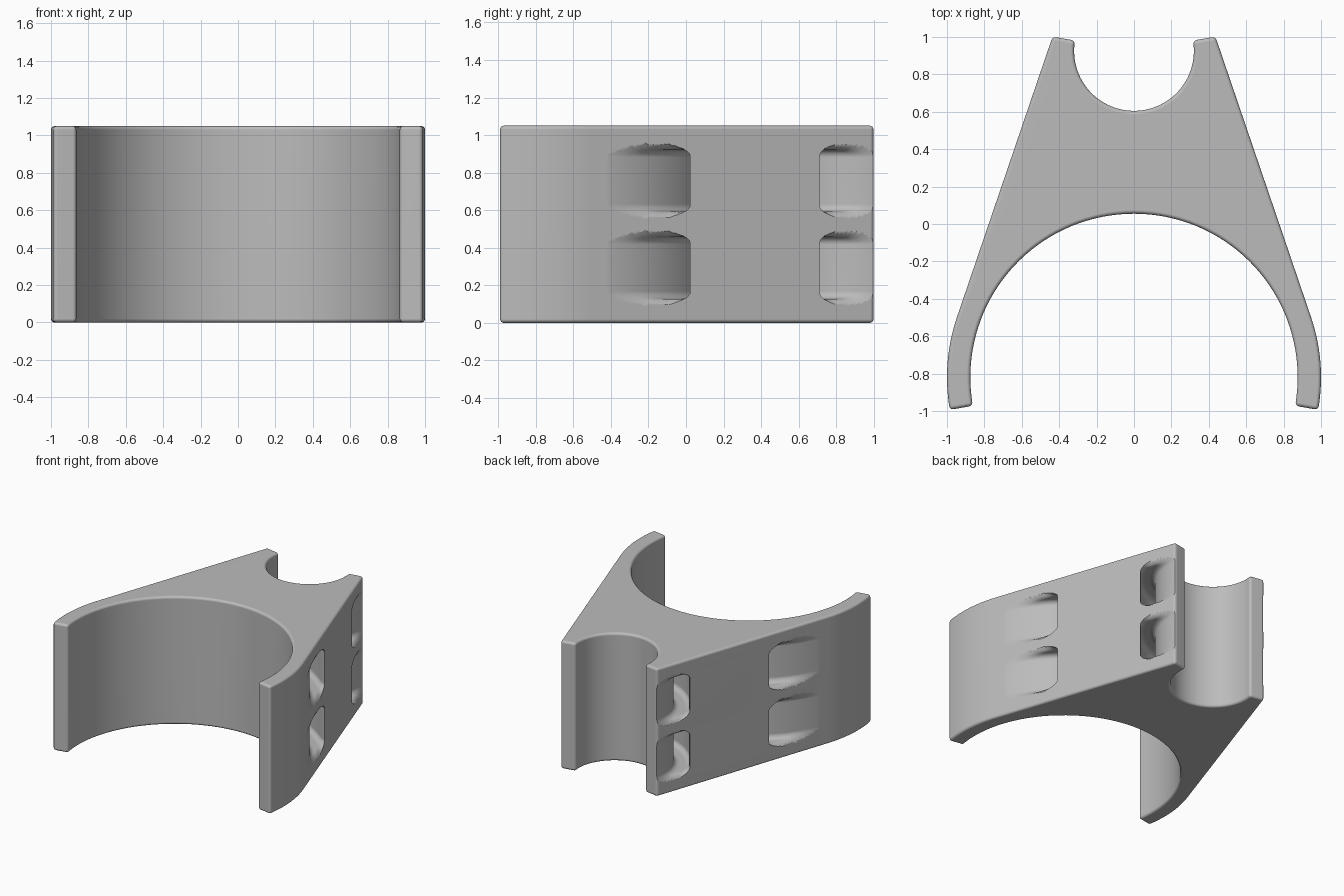
import bpy, bmesh, math
from mathutils import Vector

if "Cube" in bpy.data.objects:
    bpy.data.objects.remove(bpy.data.objects["Cube"], do_unlink=True)

HEIGHT = 1.05
BIG_Y, BIG_IN, BIG_OUT = -0.82, 0.875, 1.0
SMALL_Y, SMALL_IN, SMALL_OUT = 0.925, 0.32, 0.437
SLOT_LEVELS = (0.293, 0.757)
SLOT_HALF, SLOT_DEPTH, CORNER, FLARE = 0.165, 0.125, 0.04, 0.04
# Angle of the straight flank, tangent to both outer circles
TILT = math.asin((BIG_OUT - SMALL_OUT) / (SMALL_Y - BIG_Y))


def arc(cy, r, a0, a1, n):
    """Points on an arc centred on the y axis, angles in degrees."""
    angles = [math.radians(a0 + (a1 - a0) * i / n) for i in range(n + 1)]
    return [(r * math.cos(a), cy + r * math.sin(a)) for a in angles]


def mesh_object(name, bm):
    bmesh.ops.recalc_face_normals(bm, faces=bm.faces)
    me = bpy.data.meshes.new(name)
    bm.to_mesh(me)
    bm.free()
    ob = bpy.data.objects.new(name, me)
    bpy.context.collection.objects.link(ob)
    return ob


# Clip body: one plan outline, extruded upward
tilt = math.degrees(TILT)
outline = arc(BIG_Y, BIG_OUT, -10, tilt, 14)
tip = SMALL_OUT / math.cos(TILT - math.radians(10))
outline += arc(SMALL_Y, tip, 10, 10, 1)[:1]
outline += arc(SMALL_Y, SMALL_IN, 10, -190, 56)
outline += arc(SMALL_Y, tip, 170, 170, 1)[:1]
outline += arc(BIG_Y, BIG_OUT, 180 - tilt, 190, 14)
outline += arc(BIG_Y, BIG_IN, 190, -10, 72)

bm = bmesh.new()
base = bm.faces.new([bm.verts.new((x, y, 0)) for x, y in outline])
top = bmesh.ops.extrude_face_region(bm, geom=[base])["geom"]
bmesh.ops.translate(bm, vec=(0, 0, HEIGHT),
                    verts=[v for v in top if isinstance(v, bmesh.types.BMVert)])
body = mesh_object("clip_body", bm)


def slot_section():
    """Rounded rectangle as (radial, z, normal_r, normal_z)."""
    hr, hz = SLOT_DEPTH / 2 - CORNER, SLOT_HALF - CORNER
    pts = []
    for k, (sr, sz) in enumerate(((1, 1), (-1, 1), (-1, -1), (1, -1))):
        for j in range(7):
            a = math.radians(90 * k + 15 * j)
            c, s = math.cos(a), math.sin(a)
            pts.append((sr * hr + CORNER * c, sz * hz + CORNER * s, c, s))
        # extra points along the upper and lower walls
        if sr * sz > 0:
            for f in (0.5, 0, -0.5):
                pts.append((sr * hr * f, sz * SLOT_HALF, 0, sz))
    return pts


def add_slot(bm, cy, floor, a0, a1, n, level):
    """Curved strap tunnel whose mouths flare softly at the flanks."""
    rings = []
    for i in range(n + 1):
        a = math.radians(a0 + (a1 - a0) * i / n)
        ring = []
        for dr, dz, nr, nz in slot_section():
            r = floor + SLOT_DEPTH / 2 + dr
            x, y = r * math.cos(a), cy + r * math.sin(a)
            depth = (abs(x) * math.cos(TILT) + (y - BIG_Y) * math.sin(TILT)
                     - BIG_OUT)
            t = max(0, min(depth, 0) + FLARE)
            grow = FLARE - math.sqrt(max(0, FLARE ** 2 - t * t))
            r += grow * max(nr, 0)
            ring.append(bm.verts.new((r * math.cos(a), cy + r * math.sin(a),
                                      level + dz + grow * nz)))
        rings.append(ring)
    for p, q in zip(rings, rings[1:]):
        for j in range(len(p)):
            k = (j + 1) % len(p)
            bm.faces.new((p[j], p[k], q[k], q[j]))
    bm.faces.new(rings[0])
    bm.faces.new(rings[-1])


# Strap tunnels around both cradles, on two levels
bm = bmesh.new()
for level in SLOT_LEVELS:
    add_slot(bm, BIG_Y, BIG_OUT + 0.003, 8, 172, 120, level)
    add_slot(bm, SMALL_Y, SMALL_OUT, 20, -200, 120, level)
cutter = mesh_object("strap_slot_cutter", bm)
cutter.hide_render = True
cutter.hide_set(True)

# Rounded edges, then tunnels
bevel = body.modifiers.new("rounded_edges", "BEVEL")
bevel.width, bevel.segments = 0.025, 4
bevel.limit_method, bevel.angle_limit = "ANGLE", math.radians(40)
cut = body.modifiers.new("strap_slots", "BOOLEAN")
cut.operation, cut.object, cut.solver = "DIFFERENCE", cutter, "EXACT"
bpy.context.view_layer.update()
final = bpy.data.meshes.new_from_object(
    body.evaluated_get(bpy.context.evaluated_depsgraph_get()))
body.modifiers.clear()
body.data = final
bpy.data.objects.remove(cutter, do_unlink=True)

# Plain grey plastic
mat = bpy.data.materials.new("grey_plastic")
mat.use_nodes = True
grey = (0.5, 0.5, 0.5, 1)
mat.diffuse_color = grey
mat.node_tree.nodes["Principled BSDF"].inputs["Base Color"].default_value = grey
final.materials.clear()
final.materials.append(mat)

# Smooth shading with clean flat faces
bpy.ops.object.select_all(action="DESELECT")
body.select_set(True)
bpy.context.view_layer.objects.active = body
bpy.ops.object.shade_smooth_by_angle(angle=math.radians(35))
normals = body.modifiers.new("clean_normals", "WEIGHTED_NORMAL")
normals.keep_sharp = True
